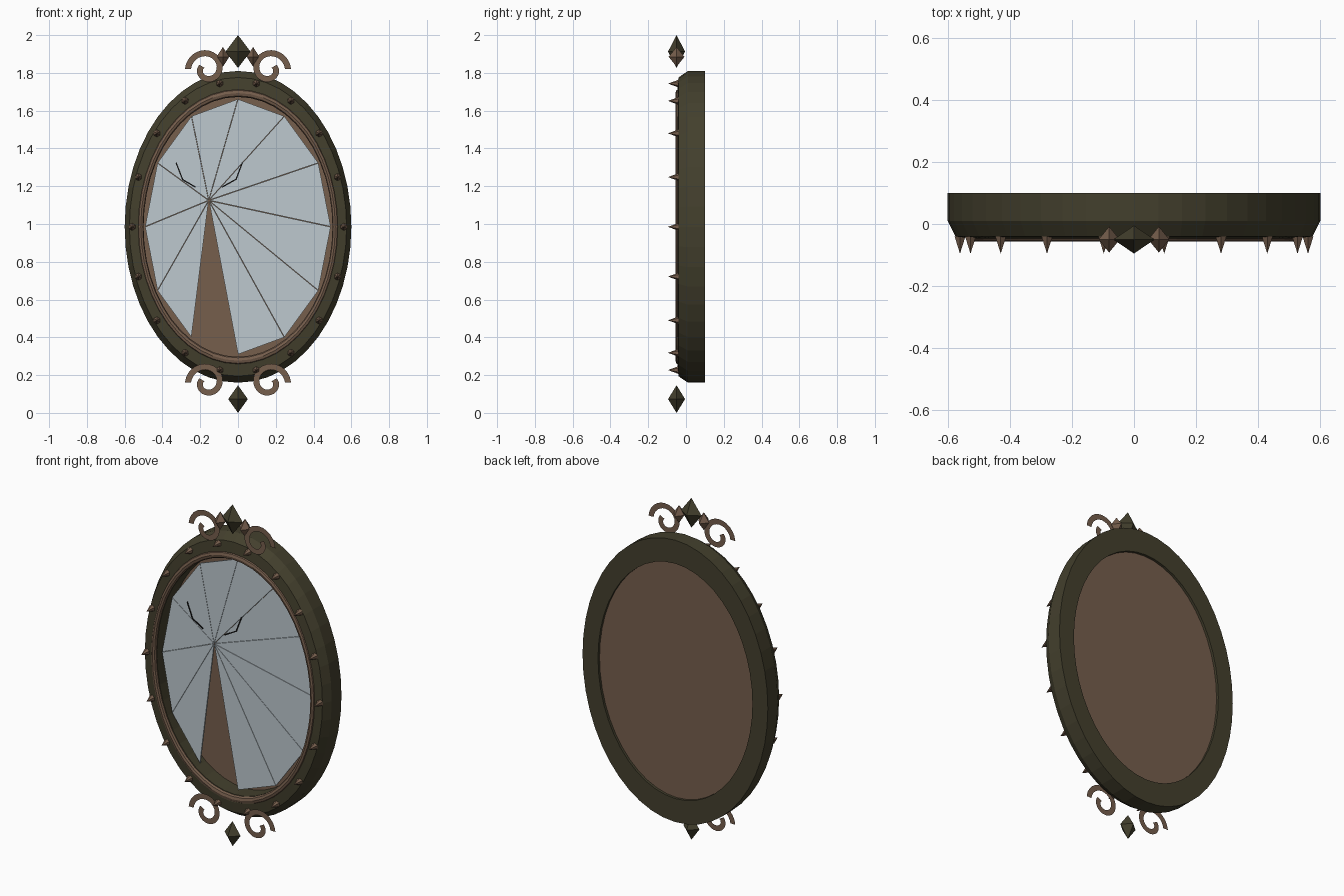
import bpy, bmesh
from math import sin, cos, pi, tau, radians
from mathutils import Vector, Matrix

cube = bpy.data.objects.get("Cube")
if cube:
    bpy.data.objects.remove(cube)

CZ = 0.985        # height of the oval's centre
ASPECT = 1.375    # oval height over width
SEGS = 48
FRONT = -0.05     # depth of the ornaments


def material(name, r, g, b):
    m = bpy.data.materials.new(name)
    m.use_nodes = True
    m.diffuse_color = (r, g, b, 1)
    bsdf = m.node_tree.nodes["Principled BSDF"]
    bsdf.inputs["Base Color"].default_value = (r, g, b, 1)
    bsdf.inputs["Roughness"].default_value = 0.7
    return m


OLIVE = material("dark_olive", 0.056, 0.05, 0.026)
BROWN = material("bronze_brown", 0.18, 0.112, 0.073)
GLASS = material("pale_glass", 0.51, 0.58, 0.62)
BLACK = material("crack_black", 0.005, 0.005, 0.005)


def finish(name, bm, mat, solid=True):
    if solid:
        bmesh.ops.recalc_face_normals(bm, faces=bm.faces)
    me = bpy.data.meshes.new(name)
    bm.to_mesh(me)
    bm.free()
    me.materials.append(mat)
    ob = bpy.data.objects.new(name, me)
    bpy.context.collection.objects.link(ob)
    return ob


def oval(radius, angle, y):
    return Vector((radius * cos(angle), y, CZ + radius * ASPECT * sin(angle)))


def oval_ring(name, profile, mat):
    """Sweep a closed (radius, depth) profile around the oval."""
    bm = bmesh.new()
    rings = [[bm.verts.new(oval(r, tau * i / SEGS, y)) for r, y in profile]
             for i in range(SEGS)]
    n = len(profile)
    for i in range(SEGS):
        a, b = rings[i], rings[(i + 1) % SEGS]
        for j in range(n):
            k = (j + 1) % n
            bm.faces.new((a[j], a[k], b[k], b[j]))
    return finish(name, bm, mat)


def prism(name, points, depth, mat):
    """Extrude a flat outline backwards."""
    bm = bmesh.new()
    face = bm.faces.new([bm.verts.new(p) for p in points])
    new = bmesh.ops.extrude_face_region(bm, geom=[face])["geom"]
    bmesh.ops.translate(bm, vec=(0, depth, 0),
                        verts=[v for v in new if isinstance(v, bmesh.types.BMVert)])
    return finish(name, bm, mat)


def gem(name, x, z, size, mat):
    """Four-sided double pyramid."""
    bm = bmesh.new()
    waist = [bm.verts.new((x + size[0] * cos(k * pi / 2),
                           FRONT + size[1] * sin(k * pi / 2), z)) for k in range(4)]
    for side in (-1, 1):
        tip = bm.verts.new((x, FRONT, z + side * size[2]))
        for k in range(4):
            bm.faces.new((waist[k], waist[(k + 1) % 4], tip))
    return finish(name, bm, mat)


def scroll(name, side, z, width=0.032, steps=28):
    """Flat spiral ribbon, mirrored by side."""
    bm = bmesh.new()
    pairs = []
    for i in range(steps + 1):
        t = i / steps
        a = pi - t * radians(390)
        r = 0.1 - 0.07 * t
        pairs.append([bm.verts.new((side * (0.165 - (r + w) * cos(a)),
                                    FRONT - 0.005, z + (r + w) * sin(a)))
                      for w in (-width / 2, width / 2)])
    for p, q in zip(pairs, pairs[1:]):
        bm.faces.new((p[0], p[1], q[1], q[0]) if side < 0 else (p[0], q[0], q[1], p[1]))
    return finish(name, bm, BROWN, solid=False)


# Oval frame, inner bead and backing board
oval_ring("frame", [(0.6, 0.1), (0.6, 0.01), (0.575, -0.04), (0.53, -0.046),
                    (0.5, -0.035), (0.5, 0.1)], OLIVE)
oval_ring("inner_bead", [(0.515 + 0.015 * cos(k * pi / 4), -0.041 + 0.015 * sin(k * pi / 4))
                         for k in range(8)], BROWN)
prism("backing_board", [oval(0.502, tau * i / SEGS, 0.06) for i in range(SEGS)], 0.025, BROWN)

# Broken glass: wedges around the impact point, one missing
impact = Vector((-0.155, 0, 1.125))
for k in range(12):
    if k == 8:
        continue
    corners = [impact, oval(0.493, k * pi / 6, 0), oval(0.493, (k + 1) * pi / 6, 0)]
    middle = sum(corners, Vector()) / 3
    prism("glass_shard", [middle + (c - middle) * 0.99 for c in corners], 0.008, GLASS)

# Fine surface cracks
for path in ([(-0.328, 1.325), (-0.293, 1.235), (-0.225, 1.195)],
             [(0.024, 1.327), (-0.01, 1.237), (-0.085, 1.195)]):
    w = Vector((0.0025, 0, 0.0025))
    pts = [Vector((x, -0.004, z)) for x, z in path]
    if path[0][0] > 0:
        w.z = -w.z
    prism("crack", [p + w for p in pts] + [p - w for p in reversed(pts)], 0.003, BLACK)

# Pointed studs around the frame
for k in range(18):
    bm = bmesh.new()
    base = oval(0.56, k * tau / 18, -0.068)
    bmesh.ops.create_cone(bm, cap_ends=True, segments=6, radius1=0.02, radius2=0, depth=0.055,
                          matrix=Matrix.Translation(base) @ Matrix.Rotation(pi / 2, 4, "X"))
    finish("stud", bm, BROWN)

# Finials, side gems and scrolls
gem("top_finial", 0, 1.913, (0.066, 0.045, 0.087), OLIVE)
gem("bottom_finial", 0, 0.073, (0.052, 0.045, 0.073), OLIVE)
for side, label in ((-1, "right"), (1, "left")):
    gem(label + "_gem", side * 0.08, 1.885, (0.034, 0.042, 0.052), BROWN)
    scroll(label + "_top_scroll", side, 1.82)
    scroll(label + "_bottom_scroll", side, 0.16)
